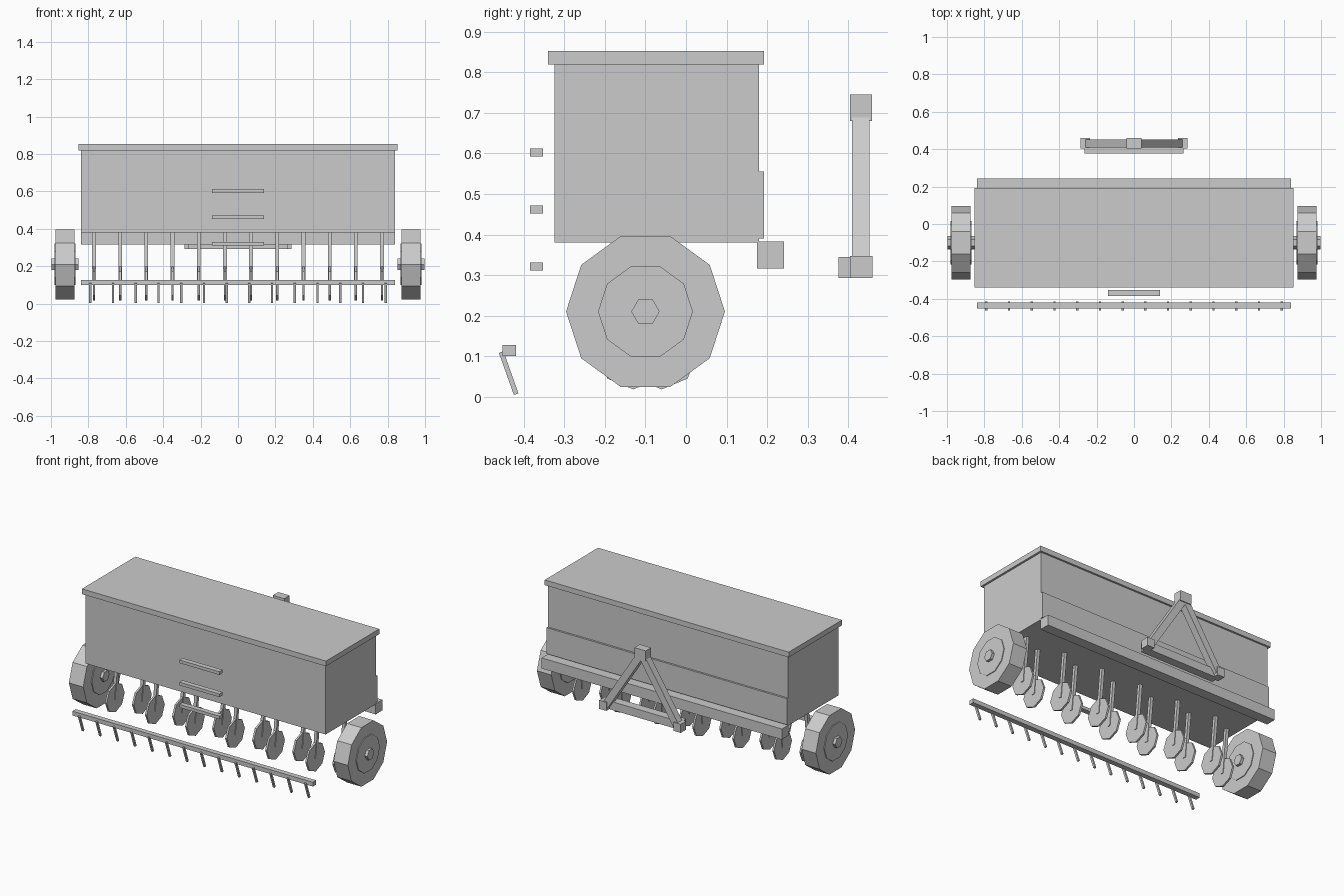
import bpy, math
from mathutils import Vector, Matrix

if "Cube" in bpy.data.objects:
    bpy.data.objects.remove(bpy.data.objects["Cube"])


def box(name, x0, x1, y0, y1, z0, z1):
    bpy.ops.mesh.primitive_cube_add(size=1)
    o = bpy.context.object
    o.name = name
    o.data.transform(Matrix.Diagonal((x1 - x0, y1 - y0, z1 - z0, 1)))
    o.location = ((x0 + x1) / 2, (y0 + y1) / 2, (z0 + z1) / 2)
    return o


def strut(name, a, b, w, d):
    # square bar between two points, w wide in its local x and d in local y
    a, b = Vector(a), Vector(b)
    along = (b - a).normalized()
    depth = Vector((0, 1, 0))
    depth = (depth - along * depth.dot(along)).normalized()
    side = depth.cross(along)
    rot = Matrix((side, depth, along)).transposed().to_4x4()
    o = box(name, -w / 2, w / 2, -d / 2, d / 2, -(b - a).length / 2, (b - a).length / 2)
    o.matrix_world = Matrix.Translation((a + b) / 2) @ rot
    return o


def disc(name, sides, r, x0, x1, y, z, phase=0.0):
    # polygonal disc with its axis along x, first corner at +y turned by phase
    bpy.ops.mesh.primitive_cylinder_add(vertices=sides, radius=r, depth=x1 - x0)
    o = bpy.context.object
    o.name = name
    o.data.transform(Matrix.Rotation(phase, 4, 'Z'))
    o.data.transform(Matrix(((0, 0, 1, 0), (0, 1, 0, 0), (-1, 0, 0, 0), (0, 0, 0, 1))))
    o.location = ((x0 + x1) / 2, y, z)
    return o


# seed hopper, lid, rear band and frame beam
box("seed_hopper", -0.84, 0.84, -0.325, 0.18, 0.38, 0.822)
box("hopper_lid", -0.853, 0.853, -0.34, 0.192, 0.82, 0.853)
box("hopper_band", -0.84, 0.84, 0.17, 0.192, 0.39, 0.555)
box("frame_beam", -0.84, 0.84, 0.175, 0.242, 0.316, 0.383)

# wheels with hub plates and hex axles
for s, side in ((-1, "left"), (1, "right")):
    c = 0.925 * s
    disc("wheel_" + side, 10, 0.196, c - 0.05, c + 0.05, -0.1, 0.21)
    disc("wheel_hub_" + side, 10, 0.117, c - 0.055, c + 0.055, -0.1, 0.21)
    disc("axle_" + side, 6, 0.035, c - 0.073, c + 0.073, -0.1, 0.21)

# staggered opener discs and their arms
for i in range(12):
    x = -0.77 + 0.14 * i
    y = -0.06 if i % 2 else -0.13
    disc(f"opener_disc_{i}", 8, 0.09, x - 0.006, x + 0.006, y, 0.108)
    strut(f"opener_arm_{i}", (x, y, 0.1), (x, y + 0.03, 0.385), 0.02, 0.02)

# steps at the front
for i in range(3):
    z = 0.321 + 0.1405 * i
    box(f"step_{i}", -0.14, 0.14, -0.385, -0.353, z - 0.01, z + 0.01)

# harrow bar and slanted tines
box("harrow_bar", -0.84, 0.84, -0.453, -0.42, 0.1, 0.127)
for i in range(14):
    x = -0.79 + 1.58 * i / 13
    strut(f"harrow_tine_{i}", (x, -0.456, 0.11), (x, -0.419, 0.006), 0.012, 0.012)

# three point hitch frame
box("hitch_top", -0.04, 0.04, 0.405, 0.459, 0.68, 0.745)
box("hitch_crossbar", -0.265, 0.265, 0.376, 0.43, 0.293, 0.345)
for s, side in ((-1, "left"), (1, "right")):
    c = 0.26 * s
    box("hitch_pin_block_" + side, c - 0.025, c + 0.025, 0.405, 0.46, 0.293, 0.347)
    strut("hitch_leg_" + side, (0.25 * s, 0.431, 0.32), (0, 0.431, 0.71), 0.044, 0.044)
